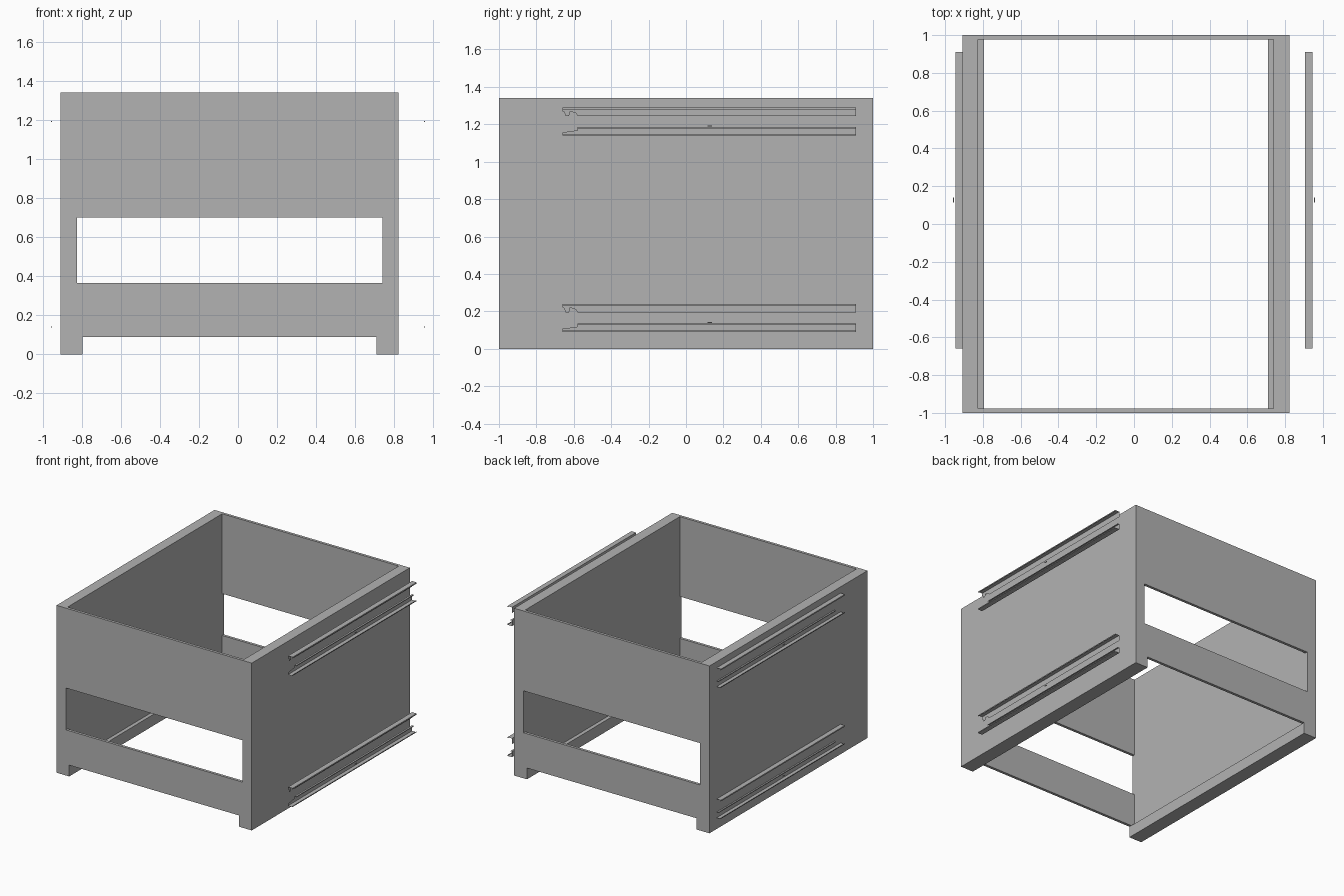
import bpy

default = bpy.data.objects.get("Cube")
if default:
    bpy.data.objects.remove(default, do_unlink=True)

grey = bpy.data.materials.new("grey")
grey.use_nodes = True
colour = (0.45, 0.45, 0.45, 1)
grey.diffuse_color = colour
grey.node_tree.nodes["Principled BSDF"].inputs["Base Color"].default_value = colour


def make(name, verts, faces):
    mesh = bpy.data.meshes.new(name)
    mesh.from_pydata(verts, [], faces)
    mesh.materials.append(grey)
    obj = bpy.data.objects.new(name, mesh)
    bpy.context.collection.objects.link(obj)
    return obj


def box(name, x, y, z):
    verts = [(a, b, c) for a in x for b in y for c in z]
    faces = [(0, 1, 3, 2), (4, 6, 7, 5), (0, 4, 5, 1),
             (2, 3, 7, 6), (0, 2, 6, 4), (1, 5, 7, 3)]
    return make(name, verts, faces)


def rail(name, side, base, web, strips):
    """Sheet-metal rail: a cut web outline plus folded flanges running along y."""
    verts = [(side * INNER, y, base + z) for y, z in web]
    faces = [tuple(range(len(verts)))]
    for y_start, path in strips:
        first = len(verts)
        for x, z in path:
            verts += [(side * x, y_start, base + z), (side * x, BACK, base + z)]
        for i in range(len(path) - 1):
            a = first + 2 * i
            faces.append((a, a + 1, a + 3, a + 2))
    return make(name, verts, faces)


# Box dimensions
LEFT, RIGHT, TOP = 0.822, -0.908, 1.34
WALL, RUNNER, SHEET = 0.083, 0.113, 0.022
FOOT = 0.09

# Side walls with a wider runner along the foot of each
for label, edge, inward in (("left", LEFT, -1), ("right", RIGHT, 1)):
    box(label + "_wall", sorted((edge, edge + inward * WALL)), (-1, 1), (0, TOP))
    box(label + "_runner", sorted((edge + inward * WALL, edge + inward * RUNNER)),
        (-1, 1), (0, FOOT))

# Front and back panels, each with a wide opening between the walls
inside = (RIGHT + WALL, LEFT - WALL)
for label, y in (("front", (-1, SHEET - 1)), ("back", (1 - SHEET, 1))):
    box(label + "_upper_panel", inside, y, (0.70, TOP))
    box(label + "_lower_panel", inside, y, (FOOT, 0.365))

# Drawer slides: a hanging member above a supporting channel
INNER, OUTER, BACK, FRONT, STEP = 0.905, 0.945, 0.91, -0.66, -0.58
hanger_web = [(FRONT, 0.15), (BACK, 0.15), (BACK, 0.105), (STEP, 0.105),
              (-0.59, 0.12), (-0.62, 0.13), (-0.625, 0.105), (-0.645, 0.105),
              (-0.65, 0.125), (FRONT, 0.13)]
hanger_strips = [(FRONT, [(INNER, 0.15), (OUTER, 0.15), (OUTER, 0.14)])]
channel_web = [(FRONT, 0), (BACK, 0), (BACK, 0.045), (STEP, 0.045),
               (STEP, 0.028), (FRONT, 0.017)]
channel_strips = [(FRONT, [(INNER, 0), (OUTER, 0), (OUTER, 0.007)]),
                  (STEP, [(INNER, 0.045), (0.92, 0.045), (0.92, 0.038)])]

for label, side in (("left", 1), ("right", -1)):
    for level, base in (("lower", 0.09), ("upper", 1.14)):
        prefix = label + "_" + level
        rail(prefix + "_slide_hanger", side, base, hanger_web, hanger_strips)
        rail(prefix + "_slide_channel", side, base, channel_web, channel_strips)
        # Small stop tab beside the slide
        box(prefix + "_stop_tab", sorted((side * 0.952, side * 0.957)),
            (0.115, 0.14), (base + 0.048, base + 0.053))
